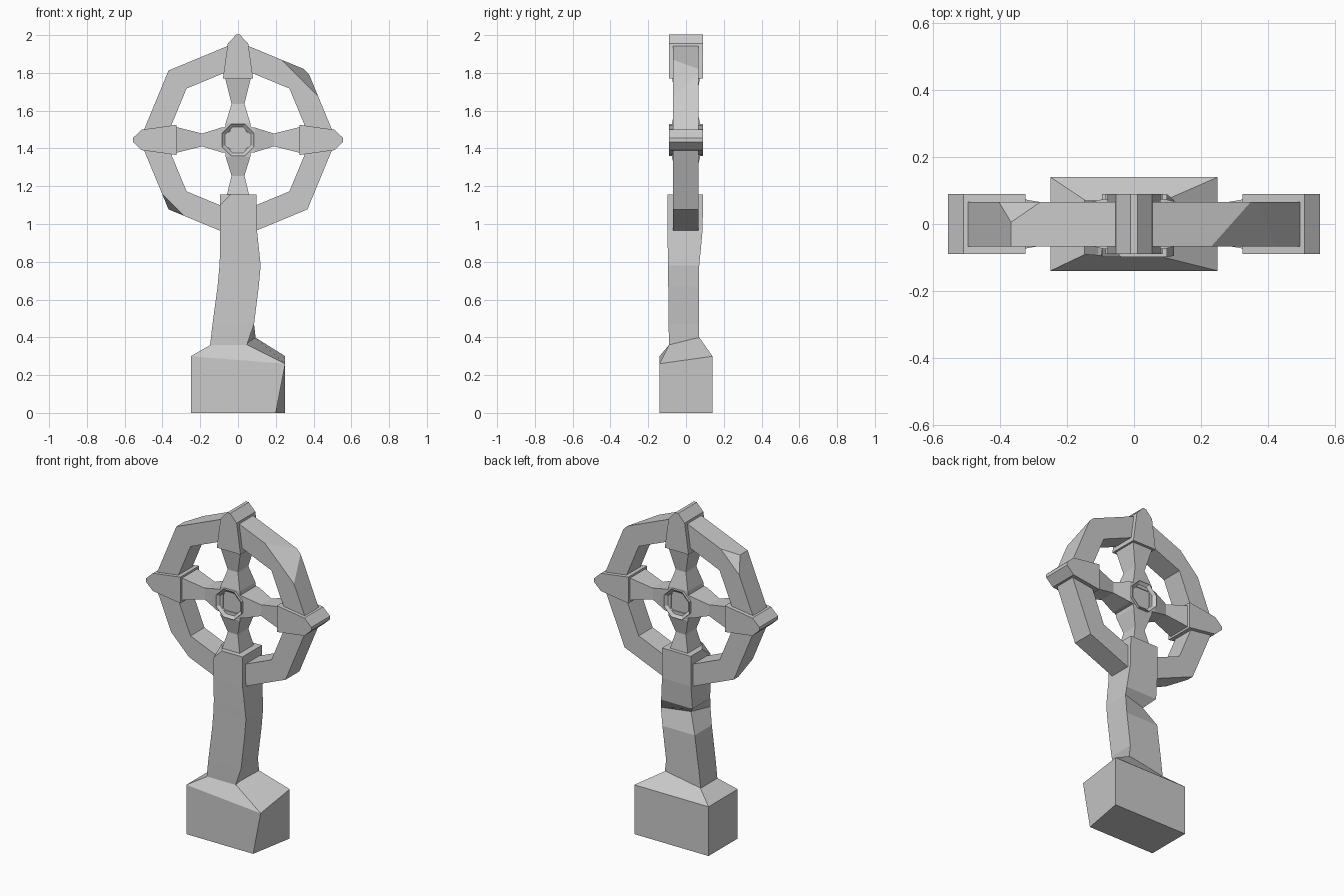
import bpy, bmesh
from math import sin, cos, pi
from mathutils import Vector, Matrix

cube = bpy.data.objects.get("Cube")
if cube:
    bpy.data.objects.remove(cube, do_unlink=True)

stone = bpy.data.materials.new("grey_stone")
stone.use_nodes = True
GREY = (0.6, 0.6, 0.6, 1)
stone.diffuse_color = GREY
bsdf = next(n for n in stone.node_tree.nodes if n.type == 'BSDF_PRINCIPLED')
bsdf.inputs["Base Color"].default_value = GREY

CENTRE = Vector((0, 0, 1.445))


def finish(name, bm, matrix=None):
    """Turn a bmesh into a named stone object."""
    if matrix:
        bm.transform(matrix)
    bmesh.ops.recalc_face_normals(bm, faces=bm.faces)
    mesh = bpy.data.meshes.new(name)
    bm.to_mesh(mesh)
    bm.free()
    mesh.materials.append(stone)
    obj = bpy.data.objects.new(name, mesh)
    bpy.context.scene.collection.objects.link(obj)
    return obj


def quad(left, right, front, back, z):
    """Corners in order: front left edge, front right, back right, back left."""
    return [Vector(c) for c in ((left, front, z), (right, front, z),
                                (right, back, z), (left, back, z))]


def loft(sections, closed=False):
    """Skin a row of four-cornered sections."""
    bm = bmesh.new()
    rows = [[bm.verts.new(p) for p in s] for s in sections]
    pairs = list(zip(rows, rows[1:]))
    if closed:
        pairs.append((rows[-1], rows[0]))
    else:
        bm.faces.new(rows[0])
        bm.faces.new(rows[-1])
    for a, b in pairs:
        for i in range(4):
            j = (i + 1) % 4
            bm.faces.new((a[i], a[j], b[j], b[i]))
    return bm


def chip(bm, point, normal):
    """Break off everything beyond a plane and close the wound."""
    geom = bm.verts[:] + bm.edges[:] + bm.faces[:]
    bmesh.ops.bisect_plane(bm, geom=geom, plane_co=point,
                           plane_no=Vector(normal).normalized(), clear_outer=True)
    bmesh.ops.holes_fill(bm, edges=bm.edges[:])


# Plinth: skewed block with sloped shoulders
foot = quad(-0.25, 0.25, -0.14, 0.14, 0)
foot[1].x = 0.2
rim = quad(-0.25, 0.25, -0.14, 0.14, 0.3)
rim[1].z = 0.26
neck = quad(-0.145, 0.09, -0.09, 0.07, 0.36)
neck[1].x = 0.05
neck[2].z = 0.4
finish("plinth", loft([foot, rim, neck]))

# Shaft: leaning post with a notch in one back edge
base = quad(-0.15, 0.1, -0.09, 0.07, 0.34)
base[1].x = 0.04
bend = quad(-0.135, 0.085, -0.092, 0.07, 0.47)
low = quad(-0.108, 0.11, -0.094, 0.07, 0.67)
notch = quad(-0.098, 0.12, -0.095, 0.07, 0.78)
notch[3] += Vector((0.05, -0.05, 0))
high = quad(-0.096, 0.115, -0.096, 0.075, 0.83)
upper = quad(-0.095, 0.1, -0.098, 0.088, 0.97)
head = quad(-0.095, 0.098, -0.098, 0.09, 1.155)
bm = loft([base, bend, low, notch, high, upper, head])
chip(bm, (-0.04, -0.098, 1.155), (-1, -0.7, 1))
finish("shaft", bm)

# Wheel: eight-sided ring with weathered corners
sections = []
for i in range(8):
    d = Vector((cos(i * pi / 4), 0, sin(i * pi / 4)))
    sections.append([CENTRE + d * r + Vector((0, y, 0))
                     for r, y in ((0.385, -0.068), (0.52, -0.068),
                                  (0.52, 0.066), (0.385, 0.066))])
bm = loft(sections, closed=True)
chip(bm, (0.28, -0.068, 1.82), (1, -0.52, 1))
chip(bm, (-0.37, 0, 1.815), (-1, 0.85, 1))
chip(bm, (-0.37, 0.03, 1.075), (-1, -0.55, -1))
finish("wheel_ring", bm)

# Spokes and end caps, turned around the hub
SPOKE = ((0.05, 0.07, 0.075), (0.09, 0.065, 0.075), (0.19, 0.034, 0.05), (0.335, 0.07, 0.075))
CAP = ((0.325, 0.08, 0.09), (0.51, 0.054, 0.09), (0.557, 0.01, 0.09))


def arm(name, profile, turn):
    bm = loft([quad(-w, w, -d, d, r) for r, w, d in profile])
    finish(name, bm, Matrix.Translation(CENTRE) @ Matrix.Rotation(turn * pi / 2, 4, 'Y'))


for turn, side in enumerate(("top", "left", "bottom", "right")):
    arm(side + "_spoke", SPOKE, turn)
    if side != "bottom":
        arm(side + "_cap", CAP, turn)

# Hub: eight-sided boss, dished on both faces
bm = bmesh.new()
bmesh.ops.create_cone(bm, cap_ends=True, segments=8, radius1=0.092, radius2=0.092, depth=0.18)
for face in [f for f in bm.faces if abs(f.normal.z) > 0.9]:
    bmesh.ops.inset_individual(bm, faces=[face], thickness=0.024)
    inward = face.normal * -0.02
    bmesh.ops.translate(bm, verts=face.verts[:], vec=inward)
finish("hub", bm, Matrix.Translation(CENTRE) @ Matrix.Rotation(pi / 2, 4, 'X')
       @ Matrix.Rotation(pi / 8, 4, 'Z'))
